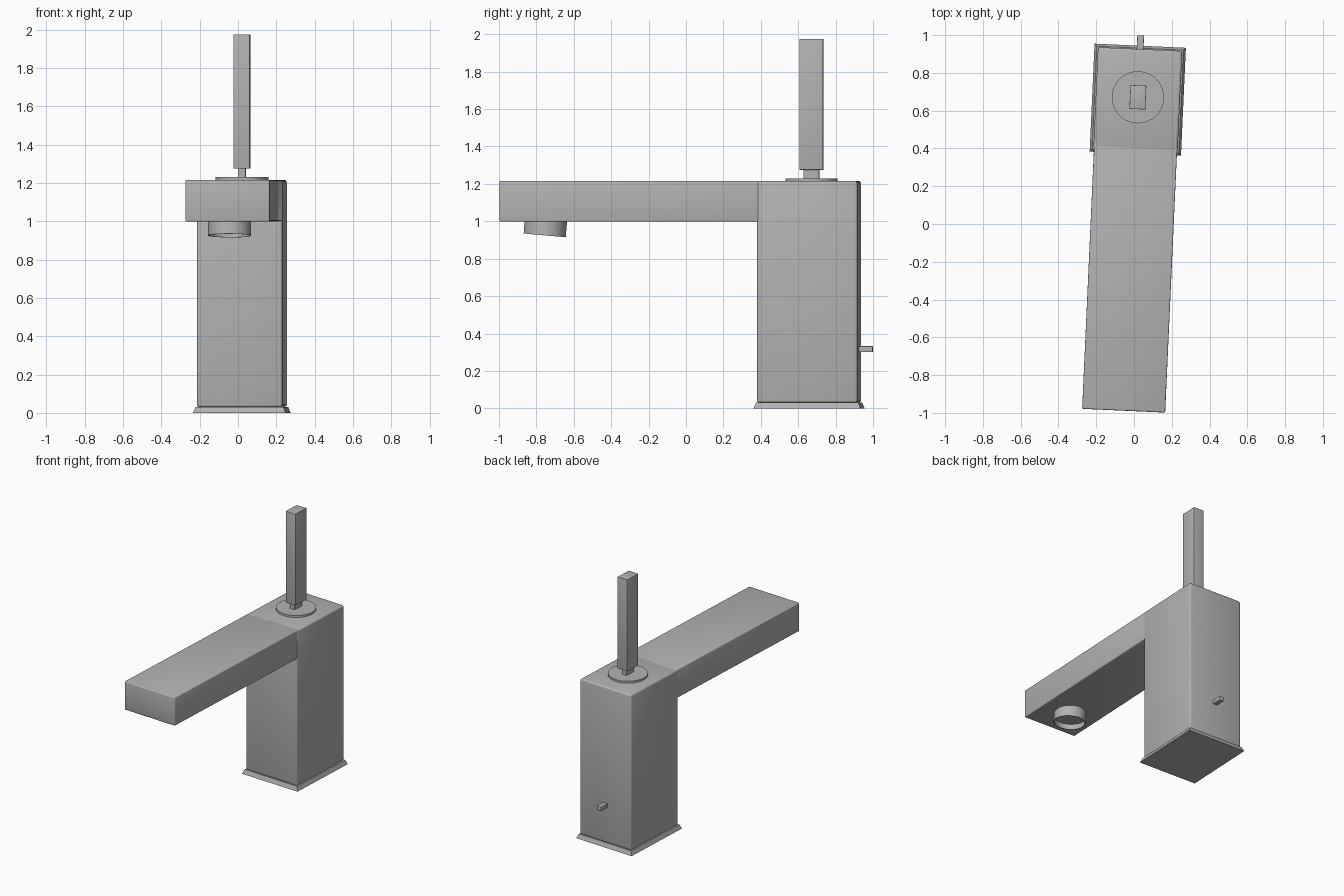
import bpy, bmesh, math
from mathutils import Matrix, Vector

if "Cube" in bpy.data.objects:
    bpy.data.objects.remove(bpy.data.objects["Cube"], do_unlink=True)

GREY = (0.45, 0.45, 0.45, 1)
metal = bpy.data.materials.new("grey metal")
metal.use_nodes = True
metal.diffuse_color = GREY
metal.node_tree.nodes["Principled BSDF"].inputs["Base Color"].default_value = GREY

# The whole tap is turned slightly about its body axis
PLACE = Matrix.Translation((0.02, 0.658, 0)) @ Matrix.Rotation(math.radians(-2.6), 4, 'Z')


def finish(bm, name, local=Matrix.Identity(4)):
    bmesh.ops.recalc_face_normals(bm, faces=bm.faces)
    mesh = bpy.data.meshes.new(name)
    bm.to_mesh(mesh)
    bm.free()
    mesh.materials.append(metal)
    ob = bpy.data.objects.new(name, mesh)
    bpy.context.collection.objects.link(ob)
    ob.matrix_world = PLACE @ local
    bpy.ops.object.select_all(action='DESELECT')
    ob.select_set(True)
    bpy.context.view_layer.objects.active = ob
    bpy.ops.object.shade_smooth_by_angle(angle=math.radians(35))
    return ob


def box(name, low, high, bevel=0.0, flare=0.0):
    """Box between two corners; flare narrows the top face on every side."""
    bm = bmesh.new()
    bmesh.ops.create_cube(bm, size=1)
    low, high = Vector(low), Vector(high)
    for v in bm.verts:
        top = v.co.z > 0
        for i in range(3):
            side = v.co[i] > 0
            v.co[i] = high[i] if side else low[i]
            if top and i < 2:
                v.co[i] += -flare if side else flare
    if bevel:
        bmesh.ops.bevel(bm, geom=bm.edges[:], offset=bevel, segments=3,
                        profile=0.5, affect='EDGES')
    return finish(bm, name)


def lathe(name, profile, local, steps=48):
    """Revolve (radius, height) points about z."""
    bm = bmesh.new()
    verts = [bm.verts.new((r, 0, z)) for r, z in profile]
    edges = [bm.edges.new(pair) for pair in zip(verts, verts[1:])]
    bmesh.ops.spin(bm, geom=verts + edges, cent=(0, 0, 0), axis=(0, 0, 1),
                   angle=math.tau, steps=steps, use_merge=False)
    bmesh.ops.remove_doubles(bm, verts=bm.verts, dist=0.0001)
    return finish(bm, name, local)


# Base plate and column
box("base_plate", (-0.242, -0.286, 0), (0.242, 0.286, 0.032), flare=0.013)
box("column", (-0.223, -0.268, 0.03), (0.223, 0.268, 1.215), bevel=0.012)

# Spout
box("spout", (-0.22, -1.648, 0.998), (0.22, -0.24, 1.215), bevel=0.007)

# Water outlet: tilted hollow cup under the spout tip
tilt = Matrix.Translation((0, -1.415, 0.925)) @ Matrix.Rotation(math.radians(-5), 4, 'X')
lathe("outlet", [(0, 0.04), (0.107, 0.04), (0.107, 0), (0.113, 0), (0.113, 0.1), (0, 0.1)], tilt)

# Lever assembly on top of the column
lever = Matrix.Translation((0, 0.013, 0))
lathe("lever_disc", [(0, 1.205), (0.138, 1.205), (0.138, 1.23), (0, 1.23)], lever)
box("lever_stem", (-0.02, -0.028, 1.22), (0.02, 0.054, 1.285))
box("lever_handle", (-0.042, -0.05, 1.275), (0.042, 0.076, 1.975), bevel=0.002)

# Small pin at the rear
box("rear_pin", (-0.018, 0.25, 0.3), (0.018, 0.341, 0.332), bevel=0.003)
